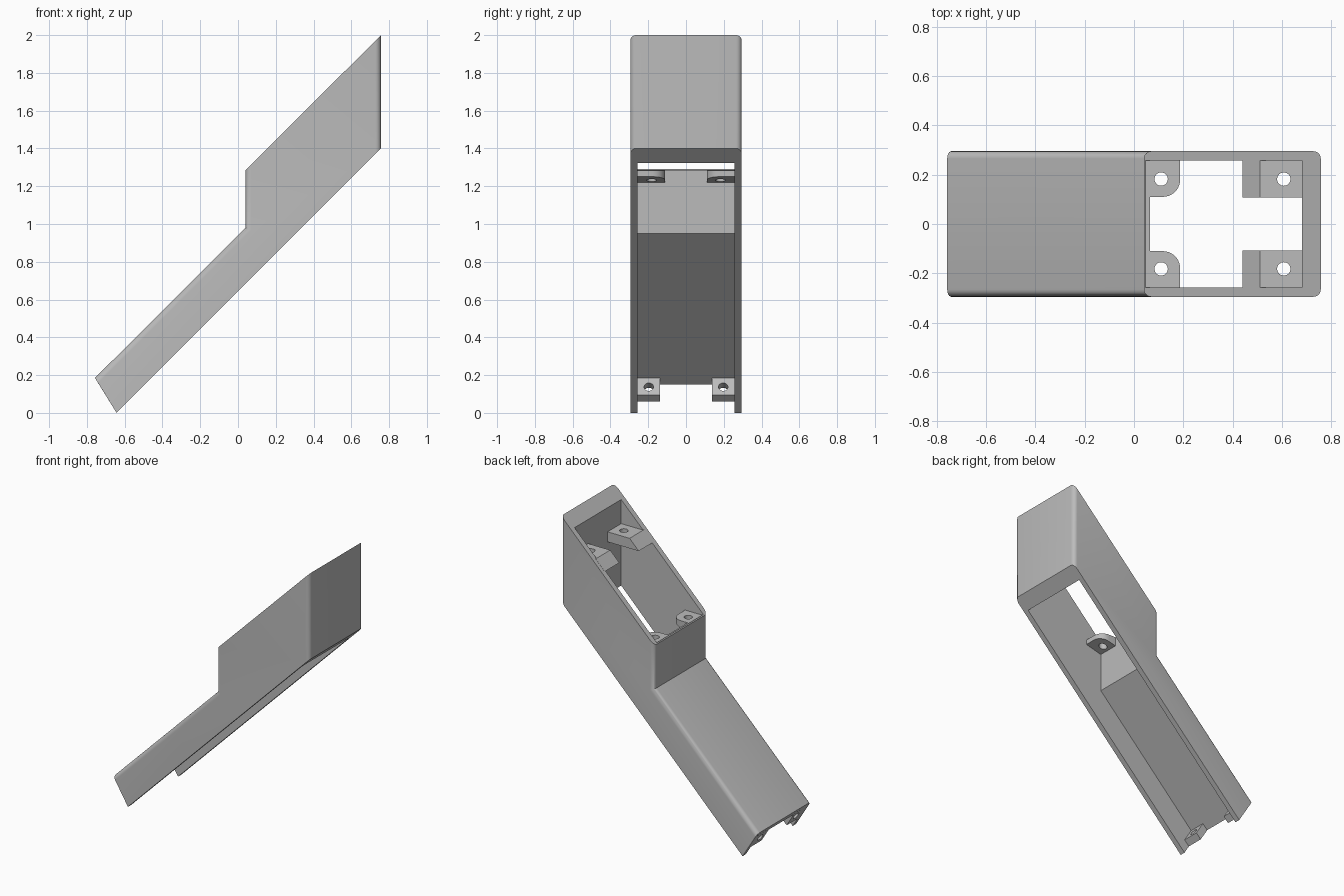
import bpy, bmesh, math
from mathutils import Vector

cube = bpy.data.objects.get("Cube")
if cube:
    bpy.data.objects.remove(cube, do_unlink=True)

HALF_W, INNER_W, ROUND = 0.295, 0.257, 0.03

grey = bpy.data.materials.new("plain grey")
grey.use_nodes = True
grey.diffuse_color = (0.5, 0.5, 0.5, 1)
grey.node_tree.nodes["Principled BSDF"].inputs["Base Color"].default_value = (0.5, 0.5, 0.5, 1)


def make_object(name, bm):
    bmesh.ops.recalc_face_normals(bm, faces=bm.faces)
    mesh = bpy.data.meshes.new(name)
    bm.to_mesh(mesh)
    bm.free()
    mesh.materials.append(grey)
    obj = bpy.data.objects.new(name, mesh)
    bpy.context.collection.objects.link(obj)
    return obj


def prism(points, offset):
    """Extrude a closed outline of 3D points along the offset."""
    bm = bmesh.new()
    face = bm.faces.new([bm.verts.new(p) for p in points])
    new = bmesh.ops.extrude_face_region(bm, geom=[face])["geom"]
    verts = [v for v in new if isinstance(v, bmesh.types.BMVert)]
    bmesh.ops.translate(bm, verts=verts, vec=offset)
    return bm


def side_prism(profile, y0, y1):
    return prism([(x, y0, z) for x, z in profile], (0, y1 - y0, 0))


def cut(obj, cutter):
    mod = obj.modifiers.new("cut", 'BOOLEAN')
    mod.operation, mod.solver, mod.object = 'DIFFERENCE', 'EXACT', cutter
    bpy.context.view_layer.update()
    bpy.context.view_layer.objects.active = obj
    bpy.ops.object.modifier_apply(modifier=mod.name)
    bpy.data.objects.remove(cutter, do_unlink=True)


def drill(obj, centre, axis, radius=0.027):
    bm = bmesh.new()
    bmesh.ops.create_cone(bm, cap_ends=True, segments=32, radius1=radius, radius2=radius, depth=0.4)
    cutter = make_object("drill", bm)
    cutter.hide_render = True
    cutter.rotation_euler = Vector(axis).to_track_quat('Z', 'Y').to_euler()
    cutter.location = centre
    cut(obj, cutter)


def smooth(obj):
    bpy.ops.object.select_all(action='DESELECT')
    obj.select_set(True)
    bpy.context.view_layer.objects.active = obj
    bpy.ops.object.shade_smooth_by_angle(angle=math.radians(30))


# Housing: sloped shell with a raised tower, rounded along its long outer edges
outline = [(-0.757, 0.185), (-0.643, 0), (0.757, 1.4), (0.757, 2), (0.04, 1.285), (0.04, 0.98)]
bm = side_prism(outline, -HALF_W, HALF_W)


def is_rounded(edge):
    a, b = (v.co for v in edge.verts)
    if abs(a.y - b.y) > 0.01:
        return False
    upright = abs(a.x - b.x) < 0.01
    ramp_top = min(a.x, b.x) < -0.7 and max(a.x, b.x) > 0
    return upright or ramp_top


bmesh.ops.bevel(bm, geom=[e for e in bm.edges if is_rounded(e)], offset=ROUND,
                segments=6, profile=0.5, affect='EDGES')
housing = make_object("housing", bm)

# Cavity: open at the top, the underside and the low end
cavity = [(0.046, 2.2), (0.046, 1.285), (0.065, 1.285), (0.065, 0.95), (-0.9, -0.015),
          (-0.9, -0.2), (0.68, -0.2), (0.68, 2.2)]
cavity_cutter = make_object("cavity_cutter", side_prism(cavity, -INNER_W, INNER_W))
cavity_cutter.hide_render = True
cut(housing, cavity_cutter)
smooth(housing)

for side, label in ((1, "back"), (-1, "front")):
    wall = side * (INNER_W + 0.01)

    # High screw tab: flat top with a sloped nose
    nose = [(0.69, 1.755), (0.51, 1.755), (0.44, 1.685), (0.69, 1.685)]
    tab = make_object(f"high_tab_{label}", side_prism(nose, side * 0.107, wall))
    drill(tab, (0.607, side * 0.182, 1.72), (0, 0, 1))
    smooth(tab)

    # Middle screw tab: one rounded corner and a tilted underside
    r = 0.07
    arc = [math.radians(a) for a in range(0, 91, 10)]
    plan = [(0.055, wall), (0.187, wall)]
    plan += [(0.187 - r + r * math.cos(a), side * (0.11 + r - r * math.sin(a))) for a in arc]
    plan += [(0.055, side * 0.11)]
    bm = prism([(x, y, 1.284) for x, y in plan], (0, 0, -0.05))
    for v in bm.verts:
        if v.co.z < 1.26:
            v.co.z = 1.22 + 0.25 * (v.co.x - 0.065)
    tab = make_object(f"middle_tab_{label}", bm)
    drill(tab, (0.11, side * 0.182, 1.25), (0, 0, 1))
    smooth(tab)

    # Low screw tab: plate flush with the slanted low end
    plate = [(-0.742, 0.16), (-0.68, 0.06), (-0.644, 0.096), (-0.706, 0.196)]
    tab = make_object(f"low_tab_{label}", side_prism(plate, side * 0.138, wall))
    drill(tab, (-0.69, side * 0.197, 0.125), (0.85, 0, 0.53), 0.025)
    smooth(tab)
